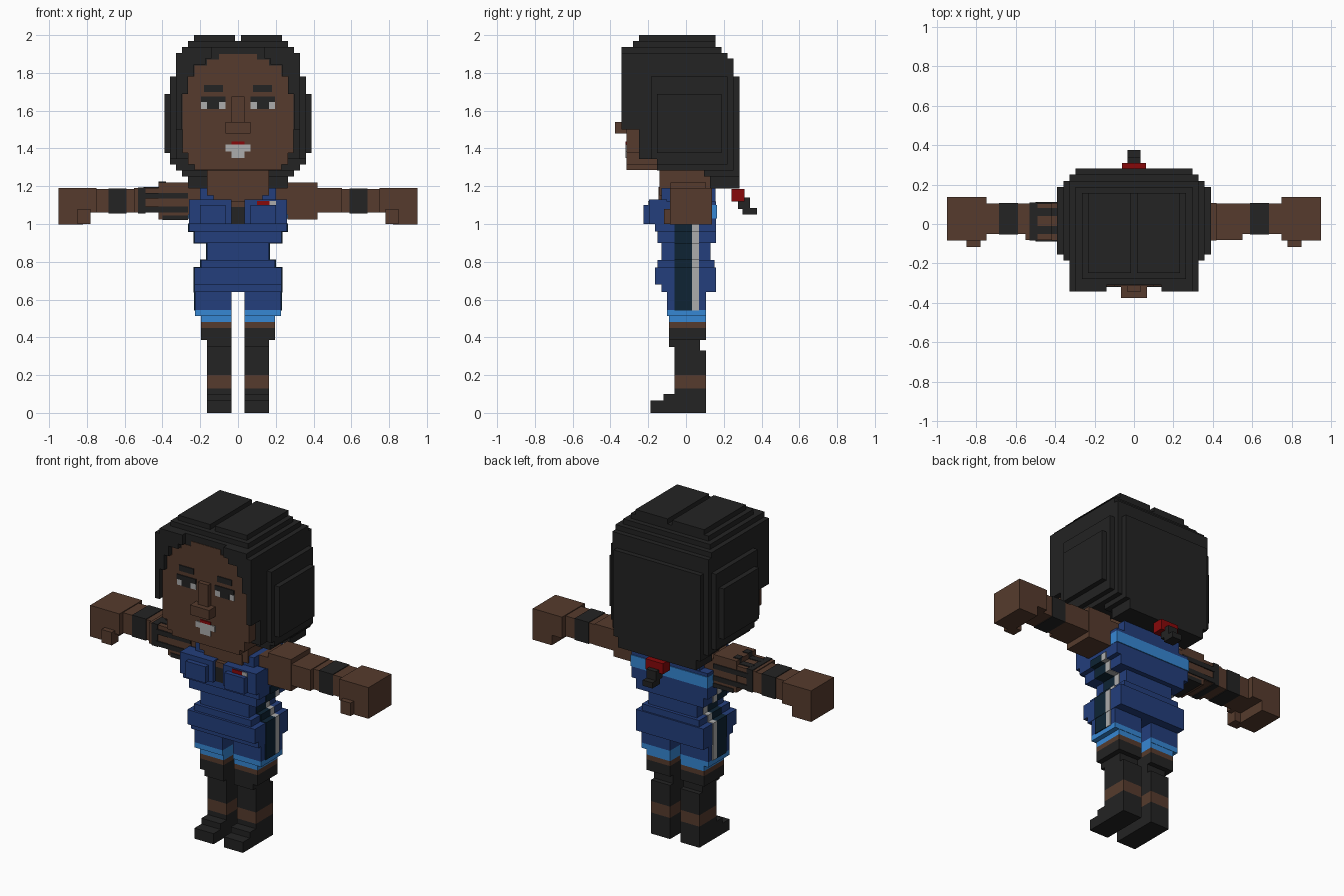
import bpy, bmesh
from mathutils import Vector


def material(name, r, g, b):
    m = bpy.data.materials.new(name)
    m.diffuse_color = [(c / 255 / 12.92 if c < 11 else ((c / 255 + .055) / 1.055) ** 2.4)
                       for c in (r, g, b)] + [1]
    return m


SKIN = material("brown skin", 86, 59, 45)
DARK = material("charcoal", 35, 35, 35)
BLUE = material("royal blue", 35, 62, 124)
LIGHT = material("light blue", 54, 135, 212)
GREY = material("light grey", 172, 172, 172)
RED = material("dark red", 135, 8, 10)
NAVY = material("deep navy", 14, 36, 52)


def finish(name, mat, bm):
    me = bpy.data.meshes.new(name)
    bmesh.ops.recalc_face_normals(bm, faces=bm.faces[:])
    bm.to_mesh(me)
    bm.free()
    me.materials.append(mat)
    bpy.context.collection.objects.link(bpy.data.objects.new(name, me))


def part(name, mat, boxes, mirror=False):
    """Boxes are (x0, x1, y0, y1, z0, z1); mirror repeats them across x."""
    bm = bmesh.new()
    for b in boxes:
        for s in ((1, -1) if mirror else (1,)):
            lo = Vector((min(s * b[0], s * b[1]), b[2], b[4]))
            hi = Vector((max(s * b[0], s * b[1]), b[3], b[5]))
            vs = bmesh.ops.create_cube(bm, size=1)["verts"]
            for v in vs:
                v.co = Vector([(lo[i] + hi[i]) / 2 + v.co[i] * (hi[i] - lo[i]) for i in range(3)])
    finish(name, mat, bm)


def step(table, value):
    """First entry whose threshold lies below the value."""
    return next((r for t, r in table if value > t), table[-1][1])


# Hair: stepped blocks limited by front, side and top outlines
C, Y0, Z0 = .0312, -.342, 1.189
WIDTH_Z = [(1.965, .235), (1.94, .265), (1.905, .30), (1.77, .33), (1.70, .36), (1.375, .39),
           (1.31, .36), (1.28, .33), (1.25, .295), (0, .265)]
WIDTH_Y = [(.25, .295), (.215, .33), (.18, .36), (-.15, .39), (-.18, .36), (-1, .33)]
FRONT = [(1.965, -.25), (1.94, -.28), (1.5, -.345), (1.35, -.25), (1.28, -.16),
         (1.25, .10), (1.22, .12), (0, .14)]
BACK = [(1.965, .15), (1.94, .17), (1.905, .19), (1.87, .22), (1.77, .255), (0, .285)]
OPENING = [(1.87, .13), (1.84, .165), (1.78, .23), (1.70, .265), (0, .295)]


def is_hair(x, y, z):
    a = abs(x)
    if a > min(step(WIDTH_Z, z), step(WIDTH_Y, y)):
        return False
    if not step(FRONT, z) < y < step(BACK, z):
        return False
    if z > 1.965 and a < .03:
        return False
    return not (y < -.311 and a < step(OPENING, z))


cells = {(i, j, k) for i in range(-13, 14) for j in range(20) for k in range(26)
         if is_hair(i * C, Y0 + (j + .5) * C, Z0 + (k + .5) * C)}
bm = bmesh.new()
for c in cells:
    for ax in range(3):
        for s in (-1, 1):
            n = list(c)
            n[ax] += s
            if tuple(n) in cells:
                continue
            mid = Vector((c[0] * C, Y0 + (c[1] + .5) * C, Z0 + (c[2] + .5) * C))
            u, v, w = Vector(), Vector(), Vector()
            w[ax], u[(ax + 1) % 3], v[(ax + 2) % 3] = s * C / 2, s * C / 2, C / 2
            bm.faces.new([bm.verts.new(mid + w + d) for d in (-u - v, u - v, u + v, v - u)])
bmesh.ops.remove_doubles(bm, verts=bm.verts[:], dist=.001)
finish("hair", DARK, bm)

# Hair tie and short tail
part("hair_tie", RED, [(-.06, .06, .24, .31, 1.12, 1.185)])
part("hair_tail", DARK, [(-.033, .033, .275, .34, 1.08, 1.14), (-.033, .033, .30, .375, 1.05, 1.085)])

# Head in stacked widths
part("head", SKIN, [(-w, w, -.314, .1, a, b) for w, a, b in (
    (.23, 1.285, 1.315), (.265, 1.315, 1.375), (.295, 1.375, 1.70), (.265, 1.70, 1.78),
    (.23, 1.78, 1.84), (.165, 1.84, 1.87), (.1, 1.87, 1.9))])
part("nose", SKIN, [(-.035, .035, -.342, -.3, 1.54, 1.675), (-.065, .065, -.375, -.3, 1.48, 1.54)])
part("neck", SKIN, [(-.165, .165, -.14, .14, 1.15, 1.30)])

# Painted face details
F = -.314
part("eyebrows", DARK, [(.08, .18, F - .006, F, 1.70, 1.735)], True)
part("eye_whites", GREY, [(.065, .195, F - .004, F, 1.61, 1.65)], True)
part("eye_darks", DARK, [(.065, .195, F - .006, F, 1.645, 1.675),
                         (.1, .163, F - .006, F, 1.61, 1.646)], True)
part("upper_lip", RED, [(-.035, .035, F - .006, F, 1.42, 1.437)])
part("teeth", GREY, [(-.065, .065, F - .006, F, 1.385, 1.42), (-.035, .035, F - .006, F, 1.35, 1.386)])

# Torso blocks: half width, front, back, bottom, top
torso = [(.20, -.13, .155, 1.12, 1.19), (.26, -.165, .16, .96, 1.12), (.23, -.15, .16, .9, .96),
         (.165, -.13, .13, .79, .9), (.195, -.15, .15, .77, .81),
         (.23, -.165, .16, .68, .77), (.23, -.13, .16, .64, .68)]
part("torso", BLUE, [(-w, w, a, b, c, d) for w, a, b, c, d in torso])
part("chest", BLUE, [(.035, .26, -.195, -.1, 1.0, 1.13), (.065, .2, -.225, -.1, 1.0, 1.1)], True)
part("neckline", SKIN, [(-.13, .13, -.146, -.1, 1.12, 1.195), (-.1, .1, -.171, -.1, 1.09, 1.122)])
part("zip", DARK, [(-.034, .034, -.171, -.16, 1.0, 1.09)])
part("back_band", LIGHT, [(-.262, .262, .1, .165, 1.03, 1.1)])
part("badge_red", RED, [(.1, .168, -.2, -.19, 1.095, 1.122)])
part("badge_grey", GREY, [(.168, .2, -.2, -.19, 1.095, 1.122)])

# Shorts legs with light hems
part("shorts_legs", BLUE, [(.035, .228, -.1, .107, .545, .65)], True)
part("shorts_hems", LIGHT, [(.035, .228, -.1, .107, .513, .545), (.035, .197, -.09, .105, .48, .513)], True)

# Side stripes following the outline of the clothes
sides = [(w, max(c, .64), min(d, 1.0)) for w, a, b, c, d in torso if c < 1] + [(.228, .545, .645)]
for name, mat, ya, yb in (("navy_stripe", NAVY, -.062, .032), ("grey_stripe", GREY, .032, .07)):
    part(name, mat, [(w - .09, w + .005, ya, yb, c - .003, d + .003) for w, c, d in sides], True)

# Legs, stockings and boots
part("thighs", SKIN, [(.035, .197, -.09, .105, .45, .48)], True)
part("stockings", DARK, [(.035, .197, -.09, .105, .385, .45), (.035, .165, -.09, .075, .35, .386),
                         (.035, .165, -.06, .075, .33, .351), (.035, .165, -.06, .105, .2, .331)], True)
part("shins", SKIN, [(.035, .165, -.06, .105, .13, .2)], True)
part("boots", DARK, [(.035, .165, -.06, .105, 0, .13), (.035, .165, -.12, 0, .06, .1),
                     (.035, .165, -.188, 0, 0, .065)], True)

# Arms and hands
part("arms", SKIN, [(.165, .27, -.08, .105, 1.05, 1.19), (.262, .42, -.083, .107, 1.025, 1.22),
                    (.41, .55, -.08, .105, 1.06, 1.19), (.54, .76, -.05, .103, 1.06, 1.185)], True)
part("hands", SKIN, [(.75, .95, -.085, .137, 1.06, 1.19), (.82, .95, -.085, .137, .998, 1.07),
                     (.78, .85, -.117, -.05, 1.0, 1.08)], True)
part("wristbands", DARK, [(.59, .685, -.054, .107, 1.056, 1.189)], True)

# Dark markings on one upper arm
part("arm_cuff", DARK, [(-.53, -.49, -.084, .109, 1.056, 1.194)])
part("arm_stripes", DARK,
     [(-.5, -.264, -.088, .112, a, b) for a, b in ((1.135, 1.165), (1.062, 1.092))]
     + [(-.4, -.264, -.088, .112, 1.02, 1.045)]
     + [(-.5, -.41, a, b, 1.1, 1.195) for a, b in ((-.05, -.01), (.04, .08))]
     + [(-.42, -.38, a, b, 1.1, 1.225) for a, b in ((-.05, -.01), (.04, .08))])
